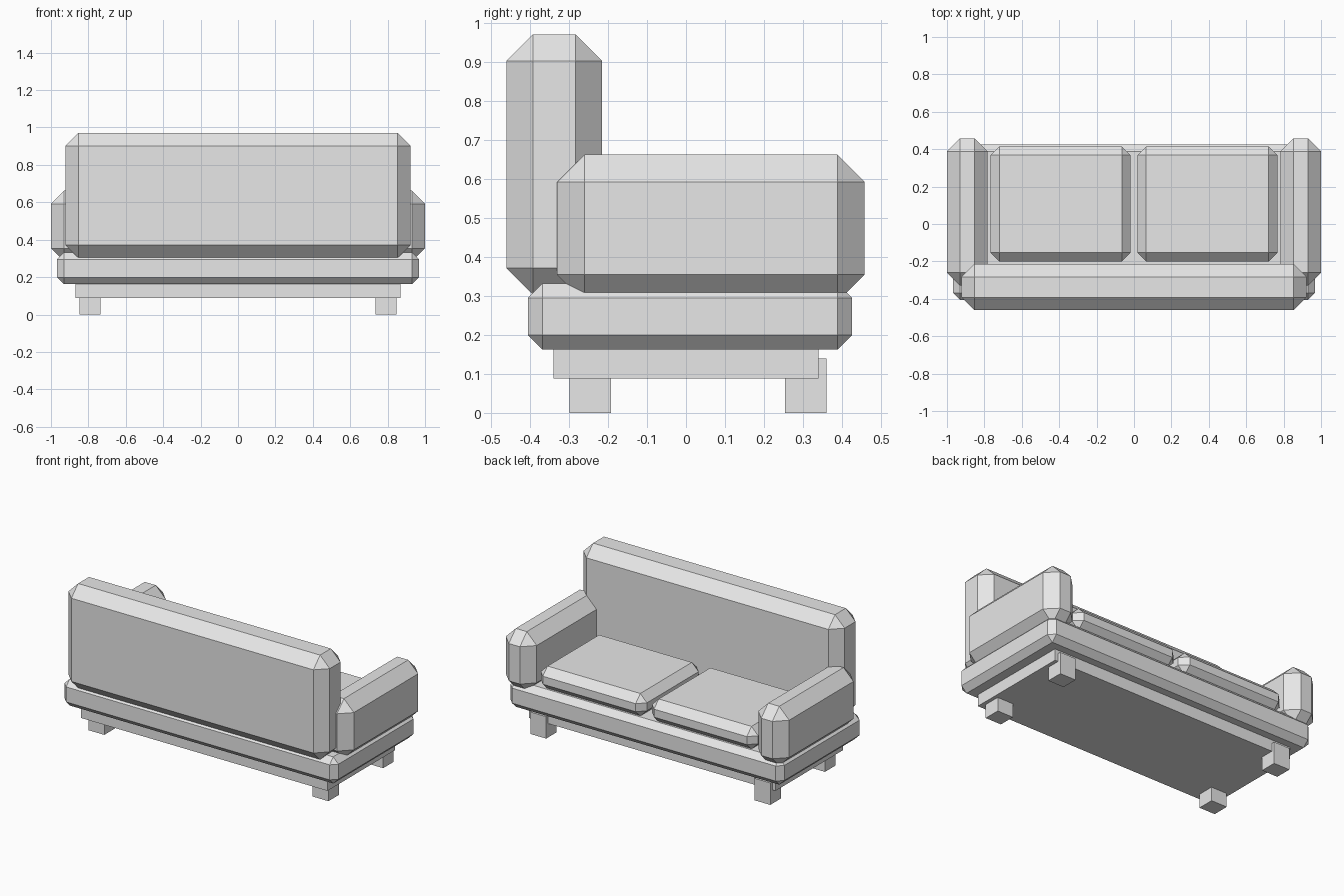
import bpy, bmesh
from mathutils import Vector

if "Cube" in bpy.data.objects:
    bpy.data.objects.remove(bpy.data.objects["Cube"])

fabric = bpy.data.materials.new("light grey")
fabric.diffuse_color = (0.8, 0.8, 0.8, 1)
fabric.use_nodes = True
fabric.node_tree.nodes["Principled BSDF"].inputs["Base Color"].default_value = fabric.diffuse_color


def box(name, lo, hi, chamfer=0.0):
    """Box between two corners, with every edge chamfered flat."""
    lo, hi = Vector(lo), Vector(hi)
    centre, size = (lo + hi) / 2, hi - lo
    bm = bmesh.new()
    bmesh.ops.create_cube(bm, size=1)
    bmesh.ops.scale(bm, vec=size, verts=bm.verts)
    if chamfer:
        bmesh.ops.bevel(bm, geom=bm.edges[:], offset=chamfer, segments=1,
                        affect='EDGES', offset_type='OFFSET')
    bmesh.ops.recalc_face_normals(bm, faces=bm.faces)
    mesh = bpy.data.meshes.new(name)
    bm.to_mesh(mesh)
    bm.free()
    mesh.materials.append(fabric)
    obj = bpy.data.objects.new(name, mesh)
    obj.location = centre
    bpy.context.collection.objects.link(obj)
    return obj


def pair(name, lo, hi, chamfer=0.0):
    """Right-hand box plus its mirror image across x = 0."""
    box("right_" + name, lo, hi, chamfer)
    box("left_" + name, (-hi[0], lo[1], lo[2]), (-lo[0], hi[1], hi[2]), chamfer)


# Frame: upholstered base on a recessed plinth
box("seat_base", (-0.967, -0.405, 0.162), (0.967, 0.425, 0.332), 0.037)
box("plinth", (-0.87, -0.34, 0.088), (0.87, 0.34, 0.19))

# Backrest, arms and seat cushions
box("backrest", (-0.922, -0.46, 0.303), (0.922, -0.215, 0.97), 0.068)
pair("arm", (0.782, -0.33, 0.284), (1.0, 0.458, 0.662), 0.07)
pair("seat_cushion", (0.018, -0.2, 0.325), (0.767, 0.415, 0.47), 0.047)

# Four short square legs
for end, y0 in (("back", -0.298), ("front", 0.254)):
    pair(end + "_leg", (0.735, y0, 0.0), (0.847, y0 + 0.106, 0.14))
